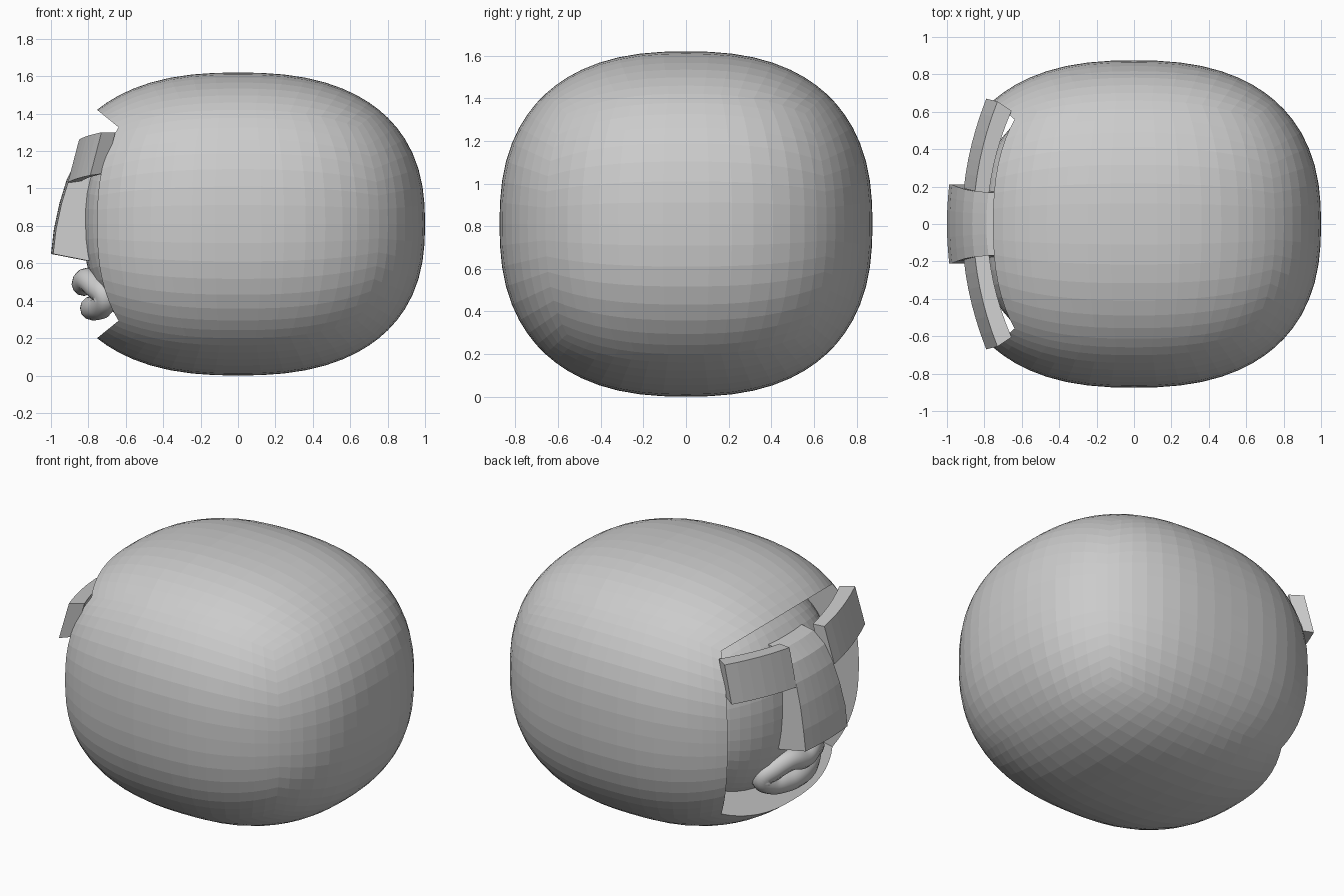
import bpy, bmesh
from mathutils import Vector

old = bpy.data.objects.get("Cube")
if old:
    bpy.data.objects.remove(old, do_unlink=True)

grey = bpy.data.materials.new("plain grey")
grey.use_nodes = True
COLOUR = (0.6, 0.6, 0.6, 1)
grey.diffuse_color = COLOUR
grey.node_tree.nodes["Principled BSDF"].inputs["Base Color"].default_value = COLOUR

CENTRE = Vector((0, 0, 0.81))
HALF = Vector((1, 0.875, 0.81))
POWER = 2.45


def add_object(name, bm):
    bmesh.ops.recalc_face_normals(bm, faces=bm.faces)
    mesh = bpy.data.meshes.new(name)
    bm.to_mesh(mesh)
    bm.free()
    mesh.materials.append(grey)
    obj = bpy.data.objects.new(name, mesh)
    bpy.context.collection.objects.link(obj)
    return obj


def loft(name, sections):
    """Skin a row of closed cross-sections and cap both ends."""
    bm = bmesh.new()
    rings = [[bm.verts.new(p) for p in s] for s in sections]
    n = len(rings[0])
    for a, b in zip(rings, rings[1:]):
        for i in range(n):
            j = (i + 1) % n
            bm.faces.new((a[i], a[j], b[j], b[i]))
    bm.faces.new(rings[0])
    bm.faces.new(rings[-1])
    return add_object(name, bm)


# Head: rounded block whose face side is pushed inward, leaving a rim
bm = bmesh.new()
bmesh.ops.create_cube(bm, size=2)
bmesh.ops.subdivide_edges(bm, edges=bm.edges, cuts=15, use_grid_fill=True)
face_side = [f for f in bm.faces if f.calc_center_median().x < -0.999]
for v in bm.verts:
    length = sum(abs(c) ** POWER for c in v.co) ** (1 / POWER)
    v.co = v.co / length * HALF
pushed = bmesh.ops.extrude_face_region(bm, geom=face_side)["geom"]
for v in pushed:
    if isinstance(v, bmesh.types.BMVert):
        v.co *= 0.83
bmesh.ops.delete(bm, geom=[f for f in face_side if f.is_valid], context="FACES")
bmesh.ops.translate(bm, verts=bm.verts, vec=CENTRE)
add_object("head", bm)

# Brows: curved slabs, leaning back with the face
for side, label in ((1, "left"), (-1, "right")):
    sections = []
    for k in range(7):
        t = k / 6
        x = -0.91 + 0.05 * t + 0.07 * t * t
        y = 0.19 + 0.48 * t
        z = 1.03 + 0.04 * t
        inward = Vector((0.075, side * (-0.01 - 0.04 * t), 0))
        low = Vector((x, side * y, z))
        high = low + Vector((0.06, -side * 0.015, 0.23))
        sections.append([low, high, high + inward, low + inward + Vector((0, 0, 0.01))])
    loft(label + "_brow", sections)

# Nose: wide wedge with a softly bowed front
profile = [(-0.7, 0.62), (-0.82, 0.615), (-1, 0.65), (-0.985, 0.78), (-0.955, 0.92),
           (-0.915, 1.05), (-0.865, 1.15), (-0.79, 1.22), (-0.68, 1.24)]
nose = []
for k in range(-3, 4):
    t = k / 3
    nose.append([(x + 0.012 * t * t, t * (0.21 - 0.1 * max(0, z - 0.8)), z) for x, z in profile])
loft("nose", nose)

# Lips: one closed rounded tube around the mouth
half = [(-0.825, 0, 0.49), (-0.805, 0.11, 0.51), (-0.755, 0.2, 0.47), (-0.71, 0.245, 0.42),
        (-0.725, 0.2, 0.375), (-0.76, 0.11, 0.36), (-0.78, 0, 0.36)]
path = half + [(x, -y, z) for x, y, z in half[-2:0:-1]]
curve = bpy.data.curves.new("lips_path", "CURVE")
curve.dimensions = "3D"
curve.bevel_depth = 0.065
curve.bevel_resolution = 4
curve.resolution_u = 6
spline = curve.splines.new("BEZIER")
spline.bezier_points.add(len(path) - 1)
spline.use_cyclic_u = True
for point, co in zip(spline.bezier_points, path):
    point.co = co
    point.handle_left_type = point.handle_right_type = "AUTO"
curve.materials.append(grey)
lips = bpy.data.objects.new("lips", curve)
bpy.context.collection.objects.link(lips)
bpy.ops.object.select_all(action="DESELECT")
lips.select_set(True)
bpy.context.view_layer.objects.active = lips
bpy.ops.object.convert(target="MESH")
bpy.ops.object.shade_smooth()
